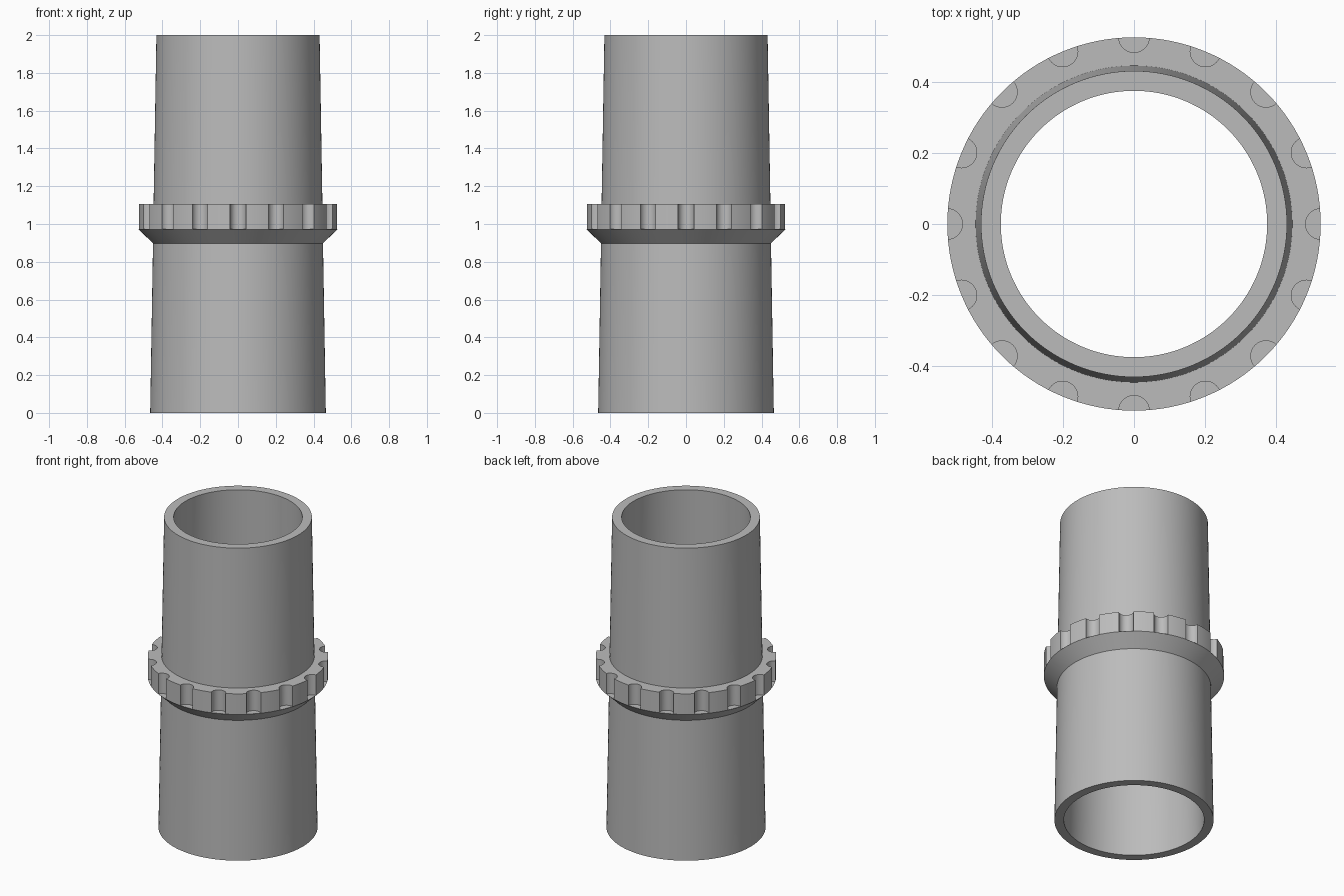
import bpy, bmesh, math
from mathutils import Matrix

cube = bpy.data.objects.get("Cube")
if cube:
    bpy.data.objects.remove(cube, do_unlink=True)

SEGMENTS = 128
NOTCHES = 16
RIM, NOTCH_R = 0.527, 0.043
RIM_LOW, RIM_TOP = 0.972, 1.105

grey = bpy.data.materials.new("light grey plastic")
grey.use_nodes = True
grey.diffuse_color = (0.5, 0.5, 0.5, 1)
grey.node_tree.nodes["Principled BSDF"].inputs["Base Color"].default_value = grey.diffuse_color


def make_object(name, bm):
    bmesh.ops.recalc_face_normals(bm, faces=bm.faces)
    mesh = bpy.data.meshes.new(name)
    bm.to_mesh(mesh)
    bm.free()
    mesh.materials.append(grey)
    obj = bpy.data.objects.new(name, mesh)
    bpy.context.collection.objects.link(obj)
    return obj


def lathe(name, profile):
    """Revolve a closed (radius, height) profile around z."""
    bm = bmesh.new()
    rings = []
    for i in range(SEGMENTS):
        a = math.tau * i / SEGMENTS
        rings.append([bm.verts.new((r * math.cos(a), r * math.sin(a), z)) for r, z in profile])
    n = len(profile)
    for i, ring in enumerate(rings):
        after = rings[(i + 1) % SEGMENTS]
        for j in range(n):
            k = (j + 1) % n
            bm.faces.new((ring[j], after[j], after[k], ring[k]))
    return make_object(name, bm)


# Tapered hollow pipe with a chamfered collar
pipe = lathe("pipe_with_collar", [
    (0.41, 0), (0.465, 0), (0.45, 0.898), (RIM, RIM_LOW),
    (RIM, RIM_TOP), (0.447, RIM_TOP), (0.432, 2), (0.376, 2)])

# Grip notches around the collar
bm = bmesh.new()
low, high = RIM_LOW + 0.001, RIM_TOP + 0.1
for i in range(NOTCHES):
    a = math.tau * i / NOTCHES
    place = Matrix.Rotation(a, 4, 'Z') @ Matrix.Translation((RIM, 0, (low + high) / 2))
    bmesh.ops.create_cone(bm, cap_ends=True, segments=32, radius1=NOTCH_R,
                          radius2=NOTCH_R, depth=high - low, matrix=place)
cutters = make_object("notch_cutters", bm)
cutters.hide_render = True

cut = pipe.modifiers.new("notches", 'BOOLEAN')
cut.operation = 'DIFFERENCE'
cut.solver = 'EXACT'
cut.object = cutters

bpy.ops.object.select_all(action='DESELECT')
pipe.select_set(True)
bpy.context.view_layer.objects.active = pipe
bpy.ops.object.modifier_apply(modifier=cut.name)
bpy.data.objects.remove(cutters, do_unlink=True)
bpy.ops.object.shade_smooth_by_angle(angle=math.radians(30))
